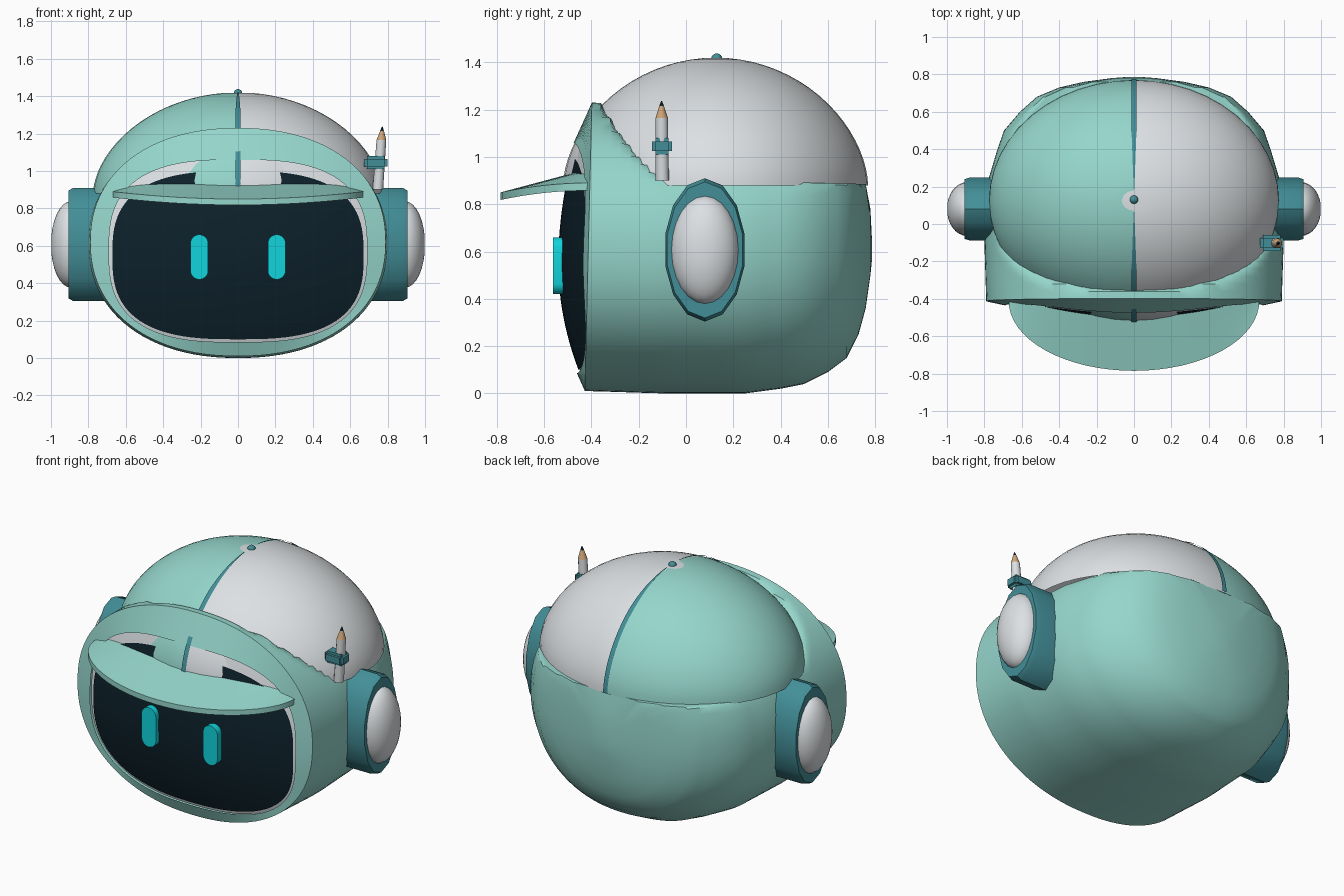
import bpy, bmesh, math
from mathutils import Vector

if "Cube" in bpy.data.objects:
    bpy.data.objects.remove(bpy.data.objects["Cube"])

def material(name, col):
    m = bpy.data.materials.new(name)
    m.diffuse_color = (*col, 1)
    m.use_nodes = True
    m.node_tree.nodes["Principled BSDF"].inputs["Base Color"].default_value = m.diffuse_color
    return m

MINT = material("mint", (0.30, 0.67, 0.60))
WHITE = material("off_white", (0.72, 0.75, 0.77))
TEAL = material("teal", (0.055, 0.27, 0.31))
DARK = material("dark_navy", (0.004, 0.015, 0.024))
CYAN = material("cyan", (0.005, 0.66, 0.72))
WOOD = material("wood", (0.62, 0.38, 0.19))

def finish(name, bm, mats, angle=35):
    bmesh.ops.recalc_face_normals(bm, faces=bm.faces)
    me = bpy.data.meshes.new(name)
    bm.to_mesh(me)
    bm.free()
    for m in mats:
        me.materials.append(m)
    for p in me.polygons:
        p.use_smooth = True
    me.set_sharp_from_angle(angle=math.radians(angle))
    ob = bpy.data.objects.new(name, me)
    bpy.context.collection.objects.link(ob)
    return ob

def loft(name, rings, mats, start=True, end=True, closed=True, rule=None, angle=35):
    """Skin a list of point rings, optionally capped."""
    bm = bmesh.new()
    vs = [[bm.verts.new(p) for p in r] for r in rings]
    n = len(rings[0])
    for a, b in zip(vs, vs[1:]):
        for i in range(n if closed else n - 1):
            j = (i + 1) % n
            bm.faces.new((a[i], a[j], b[j], b[i]))
    if start:
        bm.faces.new(vs[0])
    if end:
        bm.faces.new(vs[-1])
    if rule:
        for f in bm.faces:
            f.material_index = rule(f.calc_center_median())
    return finish(name, bm, mats, angle)

def oval(hw, zb, zt, n, count=96):
    """Superellipse outline as (x, z) pairs."""
    out = []
    for i in range(count):
        t = 2 * math.pi * i / count
        c, s = math.cos(t), math.sin(t)
        out.append((hw * math.copysign(abs(c) ** (2 / n), c),
                    (zb + zt) / 2 + (zt - zb) / 2 * math.copysign(abs(s) ** (2 / n), s)))
    return out

def lerp(table, y):
    for a, b in zip(table, table[1:]):
        if y <= b[0]:
            t = (y - a[0]) / (b[0] - a[0])
            return [p + (q - p) * t for p, q in zip(a[1:], b[1:])]
    return table[-1][1:]

def face_y(x, z):
    """Bulged surface of the face screen."""
    k = 0.085 if z < 0.55 else 0.06
    return -0.54 + 0.11 * (x / 0.67) ** 2 + k * ((z - 0.55) / 0.45) ** 2

# Head shell: front rim, then rings running back, open height falling behind the rim
SHELL = [(-0.41, 0.79, 0.01, 1.23), (-0.1, 0.80, 0.0, 1.22), (0.25, 0.775, 0.0, 1.22),
         (0.4, 0.73, 0.02, 1.22), (0.5, 0.695, 0.04, 1.22), (0.6, 0.61, 0.09, 1.21),
         (0.68, 0.52, 0.15, 1.18), (0.73, 0.40, 0.25, 1.12), (0.76, 0.27, 0.36, 1.0),
         (0.78, 0.12, 0.5, 0.78), (0.786, 0.04, 0.56, 0.66)]
LIMIT = [(-0.41, 1.23), (-0.36, 1.23), (-0.28, 1.1), (-0.2, 1.0), (-0.13, 0.93),
         (-0.08, 0.9), (0.1, 0.9), (0.8, 0.885)]
rings = [[(x, face_y(x, z) - 0.012, z) for x, z in oval(0.69, 0.085, 1.06, 2.8)]]
for y in (-0.41, -0.36, -0.32, -0.28, -0.24, -0.2, -0.165, -0.13, -0.08, 0.05, 0.15, 0.25,
          0.33, 0.4, 0.5, 0.6, 0.64, 0.68, 0.73, 0.76, 0.78, 0.786):
    hw, zb, zt = lerp(SHELL, y)
    top = lerp(LIMIT, y)[0]
    lean = 0.03 if y == -0.41 else 0
    rings.append([(x, y + lean * (z / 1.23 - 0.6), min(z, top))
                  for x, z in oval(hw, zb, zt, 2.2)])
loft("head_shell", rings, [MINT], start=False)

# Face screen and its pale border
def bulged_plate(name, hw, zb, zt, offset, mat):
    rs = []
    for k in range(12, 0, -1):
        s = k / 12
        mid = (zb + zt) / 2
        pts = [(x * s, mid + (z - mid) * s) for x, z in oval(hw, zb, zt, 2.8)]
        rs.append([(x, face_y(x, z) + offset, z) for x, z in pts])
    loft(name, rs, [mat], start=False)

bulged_plate("face_border", 0.695, 0.08, 1.07, 0.006, WHITE)
bulged_plate("face_screen", 0.672, 0.10, 1.0, 0.0, DARK)

# Two-coloured cap dome
CY = 0.125
def dome_z(r):
    return 0.88 + 0.54 * max(0, 1 - r * r) ** 0.57

rings = []
for k in range(19):
    r = math.cos(math.pi / 2 * k / 19)
    rings.append([(0.775 * r * math.cos(t), CY + 0.645 * r * math.sin(t), dome_z(r))
                  for t in (2 * math.pi * i / 48 for i in range(48))])
loft("cap_dome", rings, [MINT, WHITE], start=False,
     rule=lambda c: 1 if c.x > 0 else 0)

# Tapered seam stripes, front and back
for label, sg in (("front", -1), ("back", 1)):
    rows = []
    for k in range(25):
        r = math.sin(math.pi / 2 * (0.06 + 0.94 * k / 24))
        w = 0.002 + 0.012 * min(1, max(0, (r - 0.1) / 0.5))
        y, z = CY + sg * 0.651 * r, dome_z(r) + 0.005
        rows.append([(-w, y, z), (w, y, z)])
    loft(label + "_seam", rows, [TEAL], start=False, end=False, closed=False)

# Button on top of the cap
bm = bmesh.new()
bmesh.ops.create_uvsphere(bm, u_segments=16, v_segments=8, radius=0.023)
bmesh.ops.translate(bm, verts=bm.verts, vec=(0, CY + 0.005, 1.415))
finish("cap_button", bm, [TEAL])

# Visor: curved wedge
def visor_ring(u):
    arc = math.sqrt(max(0, 1 - u * u))
    yb, yf = -0.41, -0.412 - 0.373 * arc
    zb, zf = 0.89 + 0.06 * (1 - u ** 4), 0.85 + 0.04 * u * u
    x = 0.67 * u
    pts = [(x, yb + (yf - yb) * s, zb + (zf - zb) * s) for s in (0, 0.25, 0.5, 0.75, 1)]
    low = [(x, yb + (yf - yb) * s, 0.905 - 0.025 * u * u + (0.822 + 0.04 * u * u - 0.905
            + 0.025 * u * u) * s - 0.004) for s in (1, 0.75, 0.5, 0.25, 0)]
    return pts + low

loft("visor", [visor_ring(math.sin(math.pi / 2 * k / 16)) for k in range(-16, 17)], [MINT])

# Ear pods and their domed caps
def ear_ring(x, ry, rz, n):
    return [(x, 0.08 + ry * math.sin(2 * math.pi * i / n),
             0.607 + rz * math.cos(2 * math.pi * i / n)) for i in range(n)]

for side, sg in (("left", -1), ("right", 1)):
    pod = [(0.66, 1), (0.88, 1), (0.907, 0.95), (0.907, 0.6)]
    loft(side + "_ear_pod", [ear_ring(sg * x, 0.172 * s, 0.303 * s, 14) for x, s in pod], [TEAL])
    cap = [math.pi / 2 * k / 8 for k in range(8)]
    loft(side + "_ear_cap", [ear_ring(sg * (0.895 + 0.105 * math.sin(a)), 0.143 * math.cos(a),
         0.23 * math.cos(a), 24) for a in cap], [WHITE], start=False)
    # Glowing pill-shaped eyes
    pill = []
    for i in range(24):
        t = 2 * math.pi * (i + 0.5) / 24
        pill.append((sg * 0.207 + 0.048 * math.cos(t),
                     0.54 + math.copysign(0.072, math.sin(t)) + 0.048 * math.sin(t)))
    loft(side + "_eye", [[(x, y, z) for x, z in pill] for y in (-0.5, -0.562)], [CYAN])

# Pencil, slightly tilted, built bottom to tip
def pencil_part(name, profile, mat, n=12):
    base, axis = Vector((0.748, -0.1, 0.9)), Vector((0.07, -0.01, 1))
    loft(name, [[base + axis * (z - 0.9) + Vector((r * math.cos(2 * math.pi * i / n),
         r * math.sin(2 * math.pi * i / n), 0)) for i in range(n)] for z, r in profile], [mat])

pencil_part("pencil_body", [(0.9, 0.028), (1.165, 0.026)], WHITE)
pencil_part("pencil_wood", [(1.165, 0.026), (1.215, 0.010)], WOOD)
pencil_part("pencil_tip", [(1.215, 0.010), (1.237, 0.002)], DARK)

# Clip holding the pencil to the cap
bm = bmesh.new()
bmesh.ops.create_cube(bm, size=1)
bmesh.ops.scale(bm, verts=bm.verts, vec=(0.125, 0.085, 0.07))
bmesh.ops.bevel(bm, geom=bm.edges[:], offset=0.015, segments=2, affect='EDGES')
bmesh.ops.translate(bm, verts=bm.verts, vec=(0.737, -0.102, 1.045))
finish("pencil_clip", bm, [TEAL])
